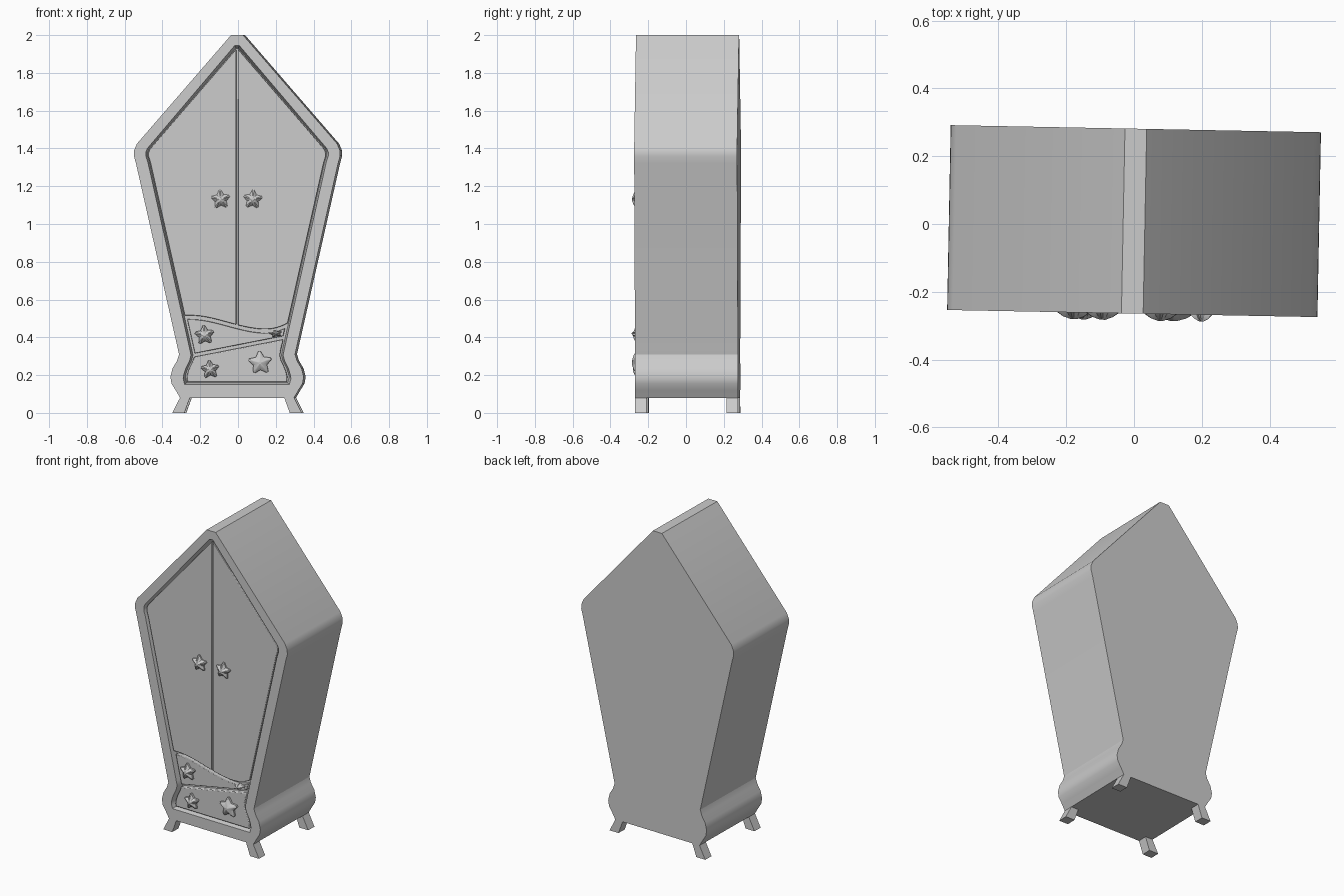
import bpy, bmesh, math

if "Cube" in bpy.data.objects:
    bpy.data.objects.remove(bpy.data.objects["Cube"])

TURN = math.radians(-1.1)          # the whole piece is turned slightly
FRONT, BACK = -0.264, 0.281

# half outlines (x, z), bottom to top: outer body and inner edge of the front frame
OUTER = [(.302, .08), (.325, .12), (.347, .155), (.353, .19), (.342, .235), (.318, .275),
         (.307, .31), (.315, .345), (.535, 1.32), (.546, 1.36), (.545, 1.39), (.53, 1.425), (.032, 2.0)]
INNER = [(.277, .15), (.281, .165), (.285, .18), (.283, .20), (.272, .235), (.252, .275),
         (.244, .305), (.25, .335), (.473, 1.33), (.483, 1.36), (.483, 1.38), (.475, 1.40), (.012, 1.945)]


def mirrored(half):
    return half + [(-x, z) for x, z in reversed(half)]


def finish(name, bm, bevel=0.0, angle=30):
    bmesh.ops.recalc_face_normals(bm, faces=bm.faces)
    me = bpy.data.meshes.new(name)
    bm.to_mesh(me)
    bm.free()
    ob = bpy.data.objects.new(name, me)
    bpy.context.collection.objects.link(ob)
    ob.rotation_euler.z = TURN
    if bevel:
        mod = ob.modifiers.new("soft_edge", 'BEVEL')
        mod.width = bevel
        mod.segments = 2
        mod.limit_method = 'ANGLE'
        mod.angle_limit = math.radians(50)
    bpy.ops.object.select_all(action='DESELECT')
    ob.select_set(True)
    bpy.context.view_layer.objects.active = ob
    bpy.ops.object.shade_smooth_by_angle(angle=math.radians(angle))
    return ob


def loft(name, rings, **kw):
    """Skin a list of (outline, y) rings and cap both ends."""
    bm = bmesh.new()
    loops = [[bm.verts.new((x, y, z)) for x, z in pts] for pts, y in rings]
    n = len(loops[0])
    for a, b in zip(loops, loops[1:]):
        for i in range(n):
            j = (i + 1) % n
            bm.faces.new((a[i], a[j], b[j], b[i]))
    bm.faces.new(loops[0])
    bm.faces.new(loops[-1])
    return finish(name, bm, **kw)


def edge_x(z):
    """Half width of the front opening at height z."""
    for (x0, z0), (x1, z1) in zip(INNER, INNER[1:]):
        if z0 <= z <= z1:
            return x0 + (x1 - x0) * (z - z0) / (z1 - z0)
    return INNER[0][0] if z < INNER[0][1] else INNER[-1][0]


def wave(x):
    """Curved seam between doors and drawers."""
    if x > .15:
        return .437 + .033 * ((x - .15) / .12) ** 2
    t = max(0, (x + .25) / .4)
    return .51 - .073 * t * t * (3 - 2 * t)


def slant(x):
    return .351 + .196 * x


def meet(fn, side, inset):
    """Point where a seam meets the side of the opening."""
    x = side * .25
    for _ in range(8):
        x = side * (edge_x(fn(x)) - inset)
    return x, fn(x)


def seam(fn, x0, x1, n=14):
    xs = [x0 + (x1 - x0) * i / n for i in range(n + 1)]
    return [(x, fn(x)) for x in xs]


# Carcass with raised frame and recessed front
floor = [(x - .010, z + (.010 if z < .2 else -.012 if z > 1.9 else 0)) for x, z in INNER[:-1]] + [(.006, 1.93)]
loft("cabinet_body", [(mirrored(OUTER), BACK), (mirrored(OUTER), FRONT),
                      (mirrored(INNER), FRONT), (mirrored(floor), -.222)])


# Doors
def door(name, s):
    low = lambda x: wave(x) + .006
    xe, ze = meet(low, s, .013)
    pts = seam(low, s * .005, xe)
    pts += [(s * (x - .013), z - .003) for x, z in INNER[8:-1]]
    pts.append((s * .005, 1.925))
    loft(name, [(pts, -.215), (pts, -.254)], bevel=.003)


door("left_door", -1)
door("right_door", 1)


# Drawers
def drawer(name, low, high, inset):
    bl, br = meet(low, -1, inset), meet(low, 1, inset)
    tl, tr = meet(high, -1, inset), meet(high, 1, inset)

    def side(a, b, s):
        zs = [a[1] + (b[1] - a[1]) * i / 8 for i in range(1, 8)]
        return [(s * (edge_x(z) - inset), z) for z in zs]
    pts = seam(low, bl[0], br[0]) + side(br, tr, 1)
    pts += seam(high, tr[0], tl[0]) + side(tl, bl, -1)
    loft(name, [(pts, -.215), (pts, -.25)], bevel=.005)


drawer("upper_drawer", lambda x: slant(x) + .008, lambda x: wave(x) - .014, .022)
drawer("lower_drawer", lambda x: .163, lambda x: slant(x) - .010, .018)


# Star knobs
def star(name, cx, cz, r, tilt=0, squash=1, y=-.248):
    def ring(k):
        pts = []
        for i in range(5):
            a = math.radians(90 + tilt + 72 * i)
            for da, rr in ((-5, 1), (5, 1), (36, .6)):
                b = a + math.radians(da)
                pts.append((cx + k * rr * r * math.cos(b), cz + squash * k * rr * r * math.sin(b)))
        return pts
    loft(name, [(ring(1), y), (ring(1), y - .014), (ring(.6), y - .028), (ring(.15), y - .036)], angle=25)


star("left_door_knob", -.087, 1.13, .052, 4)
star("right_door_knob", .083, 1.13, .052, -4)
star("upper_drawer_knob", -.172, .412, .053, 5)
star("upper_drawer_small_knob", .205, .42, .036, 12, .55)
star("lower_drawer_knob_left", -.143, .23, .05, 5)
star("lower_drawer_knob_right", .122, .265, .063, 3)

# Splayed feet
for s, side in ((-1, "left"), (1, "right")):
    foot = [(s * x, z) for x, z in ((.302, .08), (.25, .08), (.279, 0), (.343, 0))]
    loft(f"front_{side}_leg", [(foot, FRONT), (foot, -.203)])
    loft(f"back_{side}_leg", [(foot, .22), (foot, BACK)])
